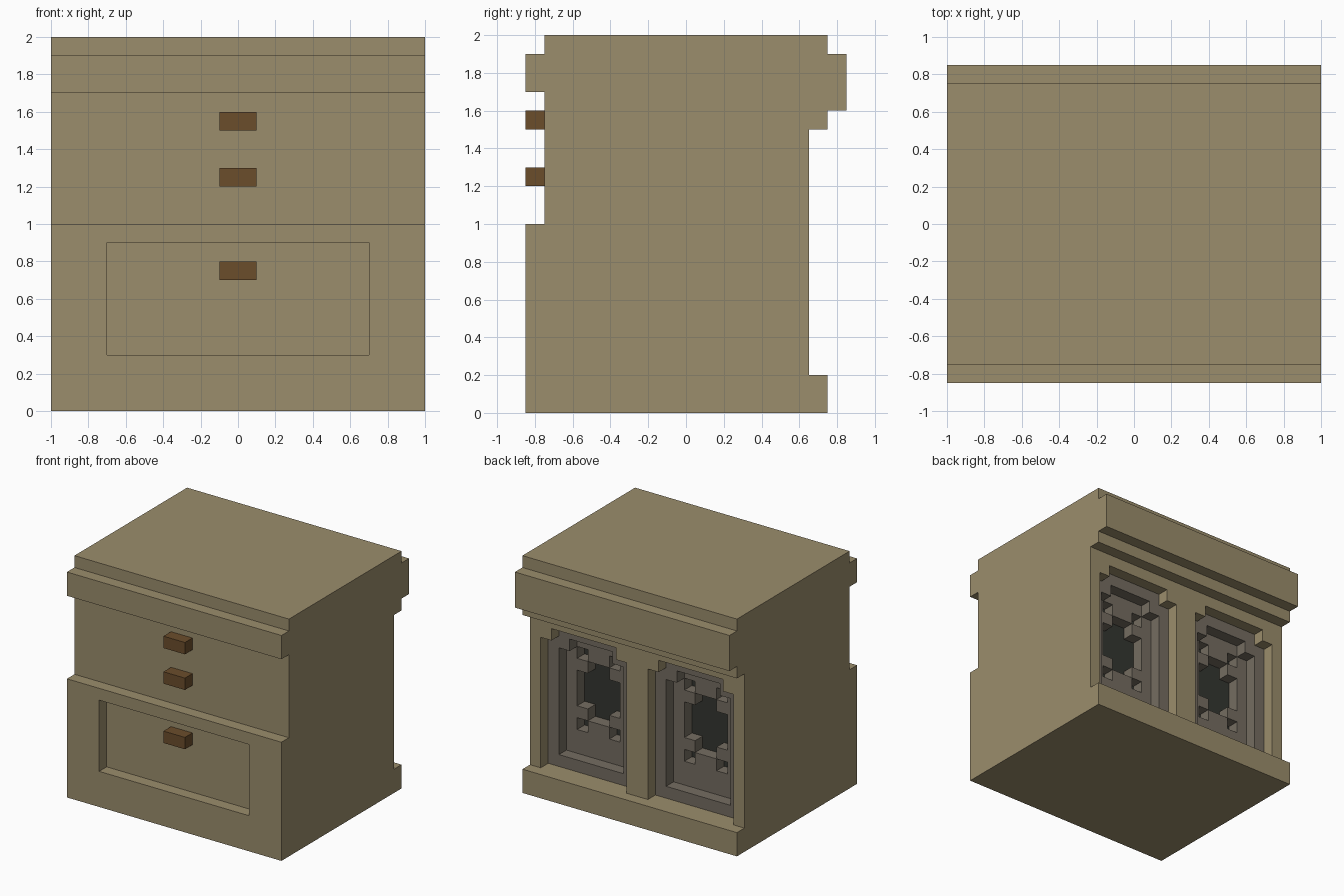
import bpy
import bmesh

if "Cube" in bpy.data.objects:
    bpy.data.objects.remove(bpy.data.objects["Cube"])

C = 0.1  # size of one block


def material(name, rgb):
    m = bpy.data.materials.new(name)
    lin = [((c / 255 + 0.055) / 1.055) ** 2.4 for c in rgb]
    m.diffuse_color = (*lin, 1)
    m.use_nodes = True
    m.node_tree.nodes["Principled BSDF"].inputs["Base Color"].default_value = m.diffuse_color
    return m


TAN = material("tan_wood", (155, 141, 108))
BROWN = material("brown_wood", (107, 77, 43))
GREY = material("grey_panel", (117, 109, 97))
DARK = material("dark_inside", (52, 54, 48))


def finish(name, bm, mat):
    bmesh.ops.recalc_face_normals(bm, faces=bm.faces[:])
    me = bpy.data.meshes.new(name)
    bm.to_mesh(me)
    bm.free()
    me.materials.append(mat)
    ob = bpy.data.objects.new(name, me)
    bpy.context.collection.objects.link(ob)
    return ob


def slab(name, x0, x1, y0, y1, z0, z1, mat, holes=()):
    """Upright plate cut on the block grid; holes are (xa, xb, za, zb)."""
    nx, nz = round((x1 - x0) / C), round((z1 - z0) / C)

    def solid(i, k):
        if not (0 <= i < nx and 0 <= k < nz):
            return False
        x, z = x0 + (i + .5) * C, z0 + (k + .5) * C
        return not any(a < x < b and c < z < d for a, b, c, d in holes)

    bm = bmesh.new()

    def quad(*pts):
        bm.faces.new([bm.verts.new((x0 + i * C, y, z0 + k * C)) for i, y, k in pts])

    for i in range(nx):
        for k in range(nz):
            if not solid(i, k):
                continue
            quad((i, y0, k), (i + 1, y0, k), (i + 1, y0, k + 1), (i, y0, k + 1))
            quad((i, y1, k), (i, y1, k + 1), (i + 1, y1, k + 1), (i + 1, y1, k))
            if not solid(i - 1, k):
                quad((i, y0, k), (i, y0, k + 1), (i, y1, k + 1), (i, y1, k))
            if not solid(i + 1, k):
                quad((i + 1, y0, k), (i + 1, y1, k), (i + 1, y1, k + 1), (i + 1, y0, k + 1))
            if not solid(i, k - 1):
                quad((i, y0, k), (i, y1, k), (i + 1, y1, k), (i + 1, y0, k))
            if not solid(i, k + 1):
                quad((i, y0, k + 1), (i + 1, y0, k + 1), (i + 1, y1, k + 1), (i, y1, k + 1))
    bmesh.ops.remove_doubles(bm, verts=bm.verts[:], dist=1e-4)
    return finish(name, bm, mat)


def shifted(rects, cx):
    return [(a + cx, b + cx, c, d) for a, b, c, d in rects]


# Cabinet body: side profile (y, z) extruded across the width
profile = [(-.75, 0), (.75, 0), (.75, .2), (.34, .2), (.34, 1.5), (.75, 1.5),
           (.75, 1.6), (.85, 1.6), (.85, 1.9), (.75, 1.9), (.75, 2),
           (-.75, 2), (-.75, 1.9), (-.85, 1.9), (-.85, 1.7), (-.75, 1.7)]
bm = bmesh.new()
face = bm.faces.new([bm.verts.new((-1, y, z)) for y, z in profile])
ext = bmesh.ops.extrude_face_region(bm, geom=[face])
bmesh.ops.translate(bm, vec=(2, 0, 0),
                    verts=[v for v in ext["geom"] if isinstance(v, bmesh.types.BMVert)])
finish("cabinet_body", bm, TAN)

# Lower front with a recessed drawer
slab("lower_front", -1, 1, -.85, -.75, 0, 1, TAN, [(-.7, .7, .3, .9)])

# Drawer handles
for n, z in enumerate((.7, 1.2, 1.5)):
    slab(f"drawer_handle_{n + 1}", -.1, .1, -.85, -.75, z, z + .1, BROWN)

# Back frame with two step-cornered openings
opening = [(-.4, .4, .2, 1.3), (-.3, .3, 1.3, 1.4)]
slab("back_frame", -1, 1, .34, .65, .2, 1.5, TAN,
     shifted(opening, -.5) + shifted(opening, .5))

# Layered lattice panels inside the openings
rim = [(-.3, .3, .3, 1.2), (-.2, .2, 1.2, 1.3)]
cross = [(-.2, .2, .7, 1.0), (-.1, .1, .6, 1.1)]
corners = [(x, x + .1, z, z + .1) for x in (-.2, .1) for z in (.5, 1.1)]
for side, cx in (("left", -.5), ("right", .5)):
    a, b = cx - .4, cx + .4
    slab(f"{side}_panel_rim", a, b, .45, .55, .2, 1.4, GREY, shifted(rim, cx))
    slab(f"{side}_panel_lattice", a, b, .35, .45, .2, 1.4, GREY,
         shifted(cross + corners, cx))
    slab(f"{side}_panel_back", a, b, .343, .35, .2, 1.4, DARK)
